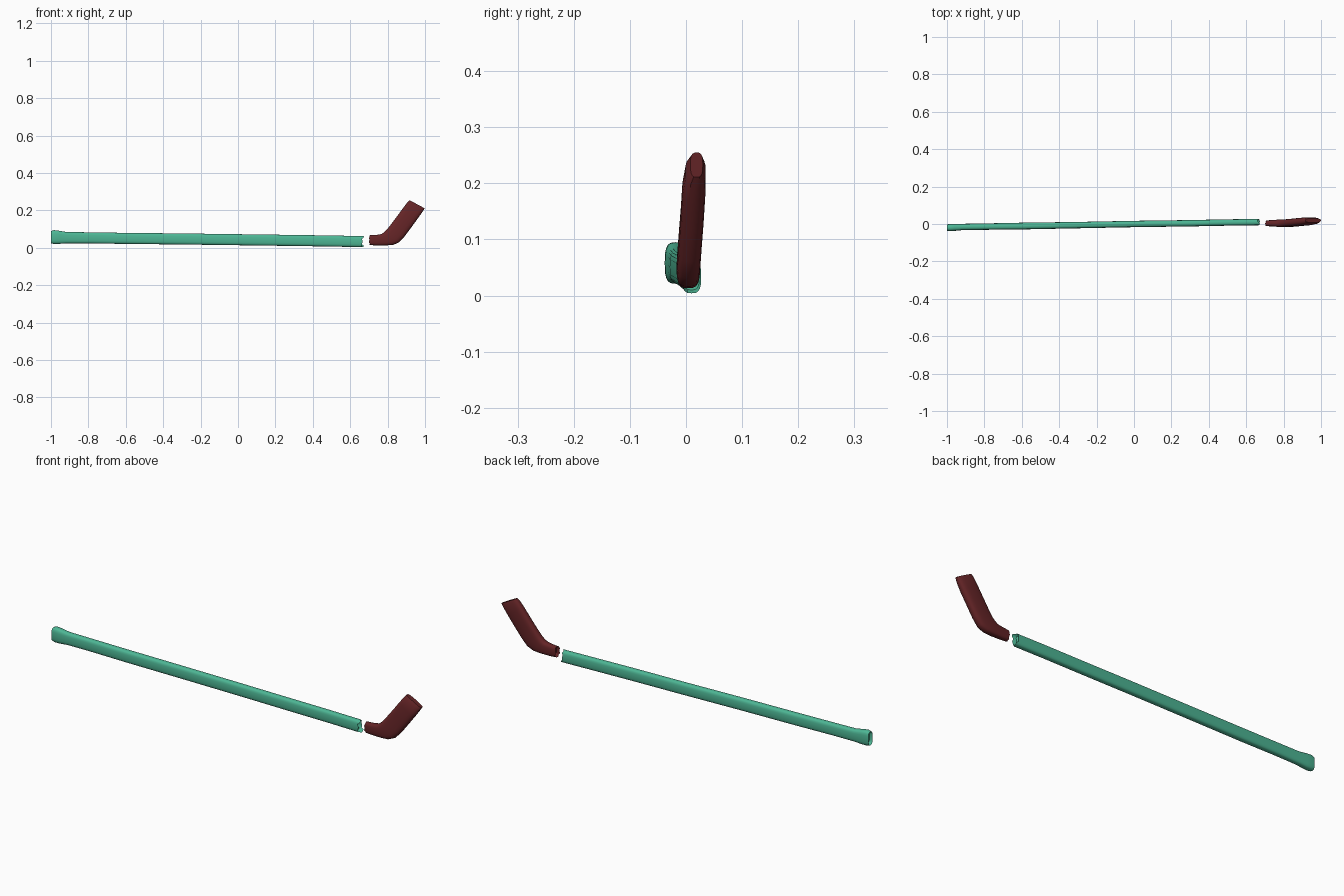
import bpy, bmesh, math, random
from mathutils import Vector

if "Cube" in bpy.data.objects:
    bpy.data.objects.remove(bpy.data.objects["Cube"])

random.seed(4)
SIDES = 20


def material(name, color):
    m = bpy.data.materials.new(name)
    m.diffuse_color = (*color, 1)
    m.use_nodes = True
    m.node_tree.nodes["Principled BSDF"].inputs["Base Color"].default_value = m.diffuse_color
    return m


def section(low, high, y, half, power):
    """Rounded-rectangle ring between a lower and an upper (x, z) edge point."""
    lo, hi = Vector((low[0], y, low[1])), Vector((high[0], y, high[1]))
    mid, up = (lo + hi) / 2, (hi - lo) / 2
    ring = []
    for i in range(SIDES):
        a = 2 * math.pi * i / SIDES
        c, s = math.cos(a), math.sin(a)
        u = math.copysign(abs(c) ** power, c)
        v = math.copysign(abs(s) ** power, s)
        ring.append(mid + up * v + Vector((0, half * u, 0)))
    return ring


def loft(name, rings, mat):
    bm = bmesh.new()
    loops = [[bm.verts.new(p) for p in r] for r in rings]
    for a, b in zip(loops, loops[1:]):
        for i in range(SIDES):
            j = (i + 1) % SIDES
            bm.faces.new((a[i], a[j], b[j], b[i]))
    bm.faces.new(loops[0][::-1])
    bm.faces.new(loops[-1])
    bmesh.ops.recalc_face_normals(bm, faces=bm.faces)
    me = bpy.data.meshes.new(name)
    bm.to_mesh(me)
    bm.free()
    ob = bpy.data.objects.new(name, me)
    bpy.context.collection.objects.link(ob)
    me.materials.append(mat)
    bpy.context.view_layer.objects.active = ob
    ob.select_set(True)
    bpy.ops.object.shade_smooth_by_angle(angle=math.radians(35))
    ob.select_set(False)


def hollow(ring, depth):
    """Recessed ring just inside an end, so the end reads as a tube."""
    mid = sum(ring, Vector()) / len(ring)
    return [mid + (p - mid) * 0.8 + Vector((depth, 0, 0)) for p in ring]


# Shaft: x, bottom z, top z, centre y, half width
shaft = [
    (-1.0, 0.024, 0.090, -0.019, 0.017),
    (-0.985, 0.021, 0.095, -0.019, 0.019),
    (-0.96, 0.021, 0.092, -0.018, 0.019),
    (-0.92, 0.024, 0.085, -0.016, 0.017),
    (-0.80, 0.024, 0.083, -0.014, 0.017),
    (-0.60, 0.021, 0.080, -0.011, 0.018),
    (-0.30, 0.018, 0.077, -0.006, 0.017),
    (0.0, 0.014, 0.073, 0.000, 0.017),
    (0.30, 0.010, 0.069, 0.004, 0.017),
    (0.50, 0.007, 0.066, 0.008, 0.017),
    (0.65, 0.004, 0.063, 0.010, 0.017),
]
rings = [section((x, a), (x, b), y, h, 0.65) for x, a, b, y, h in shaft]
# Torn end next to the blade
rings.append([p + Vector((random.uniform(0.008, 0.025), 0, 0)) for p in rings[-1]])
rings = [hollow(rings[0], 0.015)] + rings + [hollow(rings[-1], -0.02)]
loft("shaft", rings, material("green", (0.075, 0.47, 0.30)))

# Blade: lower edge (x, z), upper edge (x, z), centre y, half thickness
blade = [
    ((0.703, 0.015), (0.703, 0.067), 0.004, 0.015),
    ((0.74, 0.013), (0.74, 0.069), 0.004, 0.017),
    ((0.79, 0.013), (0.765, 0.073), 0.004, 0.020),
    ((0.83, 0.016), (0.78, 0.082), 0.004, 0.021),
    ((0.862, 0.030), (0.795, 0.097), 0.005, 0.021),
    ((0.89, 0.060), (0.815, 0.122), 0.007, 0.021),
    ((0.93, 0.114), (0.852, 0.171), 0.011, 0.021),
    ((0.965, 0.162), (0.885, 0.216), 0.014, 0.021),
    ((0.99, 0.198), (0.908, 0.246), 0.017, 0.018),
    ((0.999, 0.211), (0.917, 0.255), 0.019, 0.011),
]
rings = [section(lo, hi, y, h, 0.65) for lo, hi, y, h in blade]
# Torn end next to the shaft
rings[0] = [p + Vector((random.uniform(-0.004, 0.004), 0, 0)) for p in rings[0]]
loft("blade", [hollow(rings[0], 0.015)] + rings, material("dark_red", (0.13, 0.018, 0.02)))
